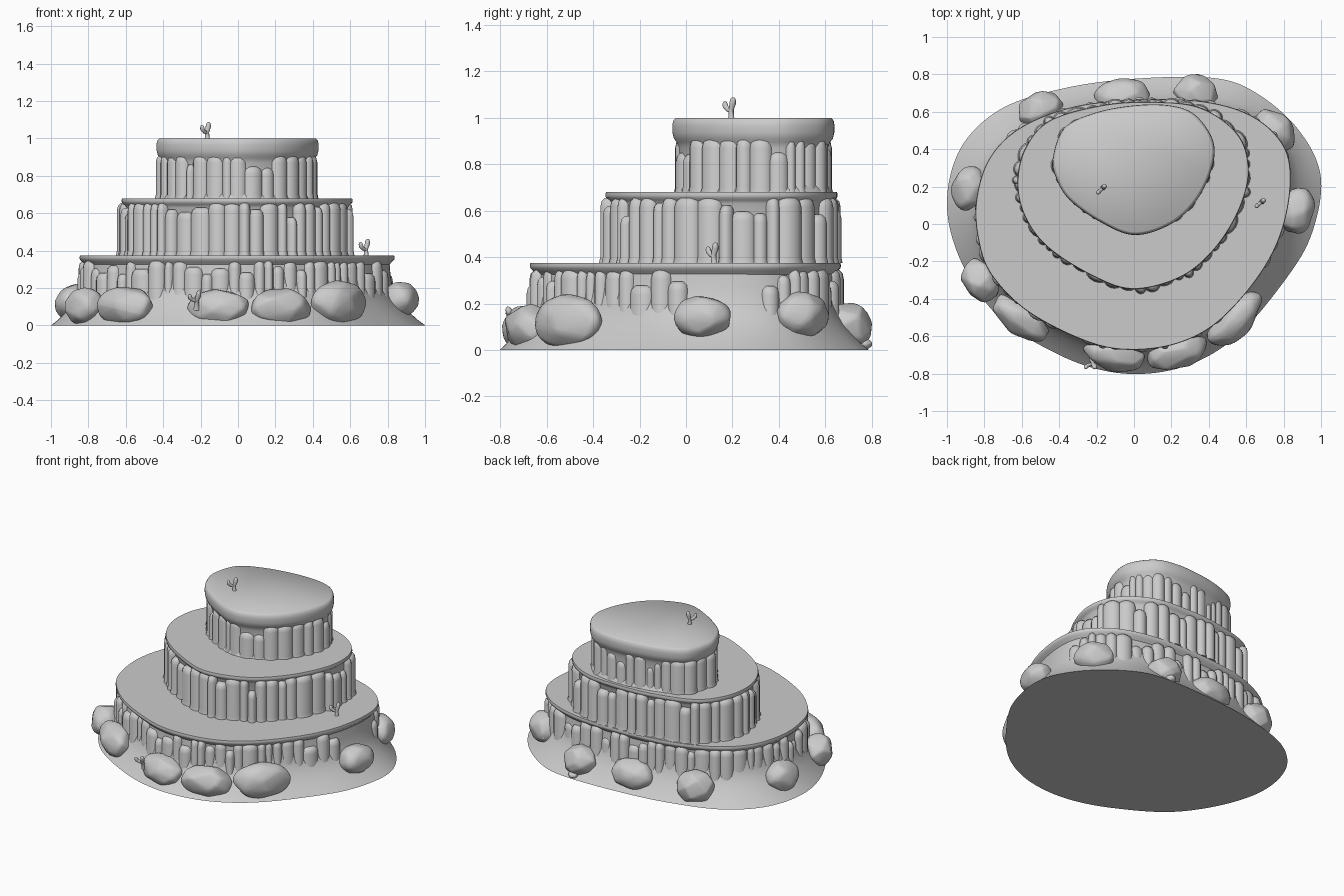
import bpy, bmesh, math, random
from mathutils import Vector, Matrix

if "Cube" in bpy.data.objects:
    bpy.data.objects.remove(bpy.data.objects["Cube"])

random.seed(7)
N = 160

# Plan outlines, each starting at the left and running over the back
BASE = [(-1, .1), (-.93, .4), (-.72, .61), (-.4, .72), (-.02, .775), (.43, .78), (.67, .69),
        (.89, .49), (1, .24), (.94, -.08), (.77, -.35), (.56, -.59), (.35, -.73), (.12, -.795),
        (-.13, -.79), (-.4, -.7), (-.72, -.5), (-.92, -.21)]
LOWER = [(-.84, .13), (-.77, .35), (-.61, .51), (-.34, .62), (-.02, .66), (.35, .655), (.62, .58),
         (.79, .43), (.835, .24), (.79, -.03), (.67, -.27), (.46, -.51), (.25, -.63), (0, -.67),
         (-.24, -.63), (-.56, -.47), (-.76, -.27), (-.83, -.08)]
MIDDLE = [(-.62, .21), (-.58, .4), (-.45, .55), (-.18, .63), (.08, .65), (.35, .62), (.55, .48),
          (.61, .29), (.56, .08), (.43, -.13), (.25, -.28), (0, -.345), (-.21, -.28),
          (-.45, -.13), (-.575, .03)]
UPPER = [(-.43, .35), (-.37, .51), (-.21, .59), (0, .63), (.19, .63), (.325, .58), (.42, .44),
         (.41, .29), (.325, .12), (.19, 0), (0, -.055), (-.18, .015), (-.34, .13), (-.41, .24)]


def outline(pts, n=N):
    """Closed smooth curve through pts, resampled to n even steps."""
    p = [Vector(q) for q in pts]
    k, fine = len(p), []
    for i in range(k):
        a, b, c, d = p[i - 1], p[i], p[(i + 1) % k], p[(i + 2) % k]
        for s in range(24):
            t = s / 24
            fine.append(.5 * (2 * b + (c - a) * t + (2 * a - 5 * b + 4 * c - d) * t * t
                              + (3 * b - a - 3 * c + d) * t ** 3))
    fine.append(fine[0])
    run = [0]
    for a, b in zip(fine, fine[1:]):
        run.append(run[-1] + (b - a).length)
    out, j = [], 0
    for i in range(n):
        s = run[-1] * i / n
        while run[j + 1] <= s:
            j += 1
        out.append(fine[j].lerp(fine[j + 1], (s - run[j]) / (run[j + 1] - run[j])))
    return out, run[-1]


def outward(loop, i):
    t = (loop[(i + 1) % len(loop)] - loop[i - 1]).normalized()
    return Vector((-t.y, t.x))


def offset(loop, d):
    return [p + outward(loop, i) * d for i, p in enumerate(loop)]


def loft(bm, rings):
    """Skin a stack of 3D rings and close both ends."""
    rows = [[bm.verts.new(p) for p in r] for r in rings]
    for a, b in zip(rows, rows[1:]):
        for i in range(len(a)):
            j = (i + 1) % len(a)
            bm.faces.new((a[i], a[j], b[j], b[i]))
    bm.faces.new(rows[0])
    bm.faces.new(rows[-1])


def finish(name, bm, angle=40):
    bmesh.ops.recalc_face_normals(bm, faces=bm.faces)
    me = bpy.data.meshes.new(name)
    bm.to_mesh(me)
    bm.free()
    ob = bpy.data.objects.new(name, me)
    bpy.context.collection.objects.link(ob)
    bpy.ops.object.select_all(action='DESELECT')
    ob.select_set(True)
    bpy.context.view_layer.objects.active = ob
    bpy.ops.object.shade_smooth_by_angle(angle=math.radians(angle))
    return ob


def terrace(name, pts, profile):
    """Solid tier: profile is (offset, z) from the foot to the rim."""
    loop, _ = outline(pts)
    bm = bmesh.new()
    loft(bm, [[(p.x, p.y, z) for p in offset(loop, d)] for d, z in profile])
    finish(name, bm)


def columns(name, pts, z0, z1, reach, skip=lambda p: False):
    """Rounded rock pillars of uneven width and height round a tier."""
    loop, length = outline(pts, 600)
    bm, s = bmesh.new(), 0
    while s < length - .03:
        w = random.uniform(.027, .062)
        i = int((s + w) / length * 600) % 600
        s += w * 1.7
        n, p = outward(loop, i), loop[i]
        out = reach + random.uniform(-.016, .006)
        top = z1 if random.random() < .65 else z1 - random.uniform(.02, .08)
        if skip(p):
            continue
        depth = .045
        c, t = p + n * (out - depth), Vector((n.y, -n.x))
        rings = []
        for z, f in ((z0, 1.12), (z0 + .025, 1), (top - .04, 1), (top - .015, .88), (top, .55)):
            ring = []
            for k in range(16):
                a = k * math.tau / 16
                q = c + t * (math.cos(a) * w * f) + n * (math.sin(a) * depth * f)
                ring.append((q.x, q.y, z))
            rings.append(ring)
        loft(bm, rings)
    finish(name, bm, 60)


# Sloping ground skirt, concave up to the lowest cliff
foot, _ = outline(BASE)
wall = offset(outline(LOWER)[0], -.025)
bm = bmesh.new()
loft(bm, [[(*a.lerp(b, t), z) for a, b in zip(foot, wall)] for t, z in
          ((0, 0), (.2, .03), (.4, .065), (.6, .105), (.78, .15), (.9, .2), (.97, .27), (1, .34))])
finish("ground_skirt", bm, 50)

# Three stacked terraces with thin rims, the top one with a thick rounded cap
terrace("lower_terrace", LOWER, [(-.025, .05), (-.025, .325), (-.012, .34), (0, .352), (.003, .362), (0, .375)])
terrace("middle_terrace", MIDDLE, [(-.005, .36), (-.012, .39), (-.022, .41), (-.022, .63),
                                   (-.012, .645), (0, .655), (.003, .667), (0, .68)])
terrace("upper_terrace", UPPER, [(0, .67), (-.01, .69), (-.024, .71), (-.024, .87), (-.015, .895),
                                 (-.003, .91), (.003, .935), (.004, .965), (.001, .985), (-.006, .995), (-.012, 1)])

# Fluted cliff pillars (the lower tier has a bare stretch on the right)
columns("lower_pillars", LOWER, .1, .345, .012, lambda p: p.x > .7 and -.03 < p.y < .34)
columns("middle_pillars", MIDDLE, .375, .655, .022)
columns("upper_pillars", UPPER, .675, .91, .003)

# Boulders round the foot: x, y, z, half width, half height
ROCKS = [(-.1, -.69, .09, .18, .11), (.23, -.68, .095, .18, .11), (.54, -.51, .12, .2, .13),
         (.87, .07, .14, .14, .1), (.75, .5, .15, .14, .11), (.33, .7, .1, .13, .11),
         (-.06, .68, .1, .17, .11), (-.5, .61, .1, .13, .12), (-.88, .19, .12, .13, .11),
         (-.82, -.3, .1, .13, .11), (-.6, -.5, .1, .19, .115), (.34, .77, .025, .035, .025)]
for x, y, z, w, h in ROCKS:
    bm = bmesh.new()
    near = min(range(N), key=lambda i: (foot[i] - Vector((x, y))).length)
    n = outward(foot, near)
    turn = Matrix.Rotation(math.atan2(n.y, n.x) + math.pi / 2, 3, 'Z')
    spin = random.uniform(0, 6)
    for k in range(26):
        u = 1 - 2 * (k + .5) / 26
        a = k * 2.4 + spin + random.uniform(-.35, .35)
        r = math.sqrt(1 - u * u)
        q = Vector((r * math.cos(a) * w, r * math.sin(a) * min(w, .105), u * h))
        q = turn @ q + Vector((x, y, z))
        bm.verts.new((q.x, q.y, max(q.z, .002)))
    bmesh.ops.convex_hull(bm, input=bm.verts)
    bmesh.ops.delete(bm, geom=[v for v in bm.verts if not v.link_faces], context='VERTS')
    rock = finish("boulder", bm, 180)
    bev = rock.modifiers.new("soft_edges", 'BEVEL')
    bev.width, bev.segments, bev.limit_method = min(.02, w * .15), 3, 'ANGLE'
    bev.angle_limit = math.radians(12)


def tube(bm, path):
    """Round stem through (point, radius) pairs with a domed tip."""
    tip, r = path[-1]
    d = (tip - path[-2][0]).normalized()
    path = path + [(tip + d * r * .7, r * .7), (tip + d * r, r * .25)]
    rings = []
    for i, (p, r) in enumerate(path):
        d = path[min(i + 1, len(path) - 1)][0] - path[max(i - 1, 0)][0]
        m = d.to_track_quat('Z', 'Y').to_matrix()
        rings.append([p + m @ Vector((math.cos(a) * r, math.sin(a) * r, 0))
                      for a in (k * math.tau / 10 for k in range(10))])
    loft(bm, rings)


# Small two-armed cactus plants: position, heading, outward lean
STEM = [((0, 0, -.02), .02), ((0, 0, .006), .012), ((0, 0, .035), .011), ((.008, 0, .06), .014), ((.01, 0, .075), .013)]
ARM = [((0, 0, .028), .009), ((-.022, 0, .036), .01), ((-.036, 0, .05), .012), ((-.038, 0, .06), .011)]
for x, y, z, heading, lean in ((-.165, .195, 1, 45, 0), (.685, .12, .375, 40, 0),
                               (-.8, -.35, .1, 35, -30), (-.22, -.735, .105, 10, 25)):
    bm = bmesh.new()
    axis = Vector((1, 0, 0)) if abs(y) > .5 else Vector((0, 1, 0))
    m = Matrix.Rotation(math.radians(lean), 3, axis) @ Matrix.Rotation(math.radians(heading), 3, 'Z')
    for part in (STEM, ARM):
        tube(bm, [(m @ Vector(p) + Vector((x, y, z)), r) for p, r in part])
    finish("cactus", bm, 60)
